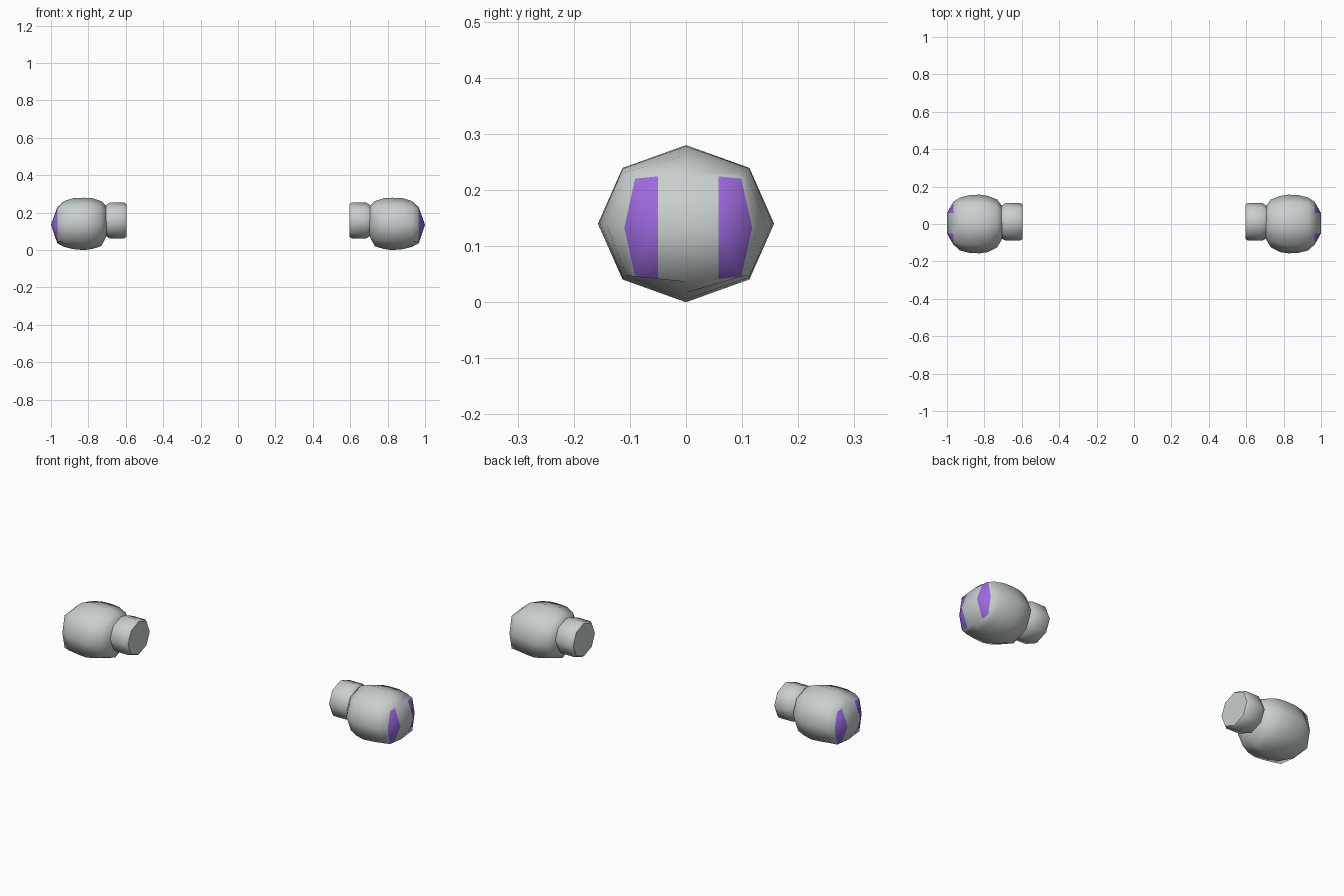
import bpy, bmesh, math
from mathutils import Vector

if "Cube" in bpy.data.objects:
    bpy.data.objects.remove(bpy.data.objects["Cube"])


def material(name, rgb):
    m = bpy.data.materials.new(name)
    m.diffuse_color = (*rgb, 1)
    m.use_nodes = True
    m.node_tree.nodes["Principled BSDF"].inputs["Base Color"].default_value = m.diffuse_color
    return m


grey = material("light grey", (0.58, 0.62, 0.62))
purple = material("purple", (0.33, 0.14, 0.72))


def loft(bm, rings):
    """Join eight-sided rings (x, half width, z low, z high, y centre, diagonal y, diagonal z)."""
    loops = []
    for x, ry, z0, z1, cy, dy, dz in rings:
        cz, rz = (z0 + z1) / 2, (z1 - z0) / 2
        shape = [(0, 1), (dy, dz), (1, 0), (dy, -dz), (0, -1), (-dy, -dz), (-1, 0), (-dy, dz)]
        loops.append([bm.verts.new((x, cy + ry * a, cz + rz * b)) for a, b in shape])
    for a, b in zip(loops, loops[1:]):
        for i in range(8):
            j = (i + 1) % 8
            bm.faces.new((a[i], a[j], b[j], b[i]))
    return loops


def finish(bm, name, angle):
    """Turn the bmesh into a smooth object mirrored to the other side."""
    bmesh.ops.recalc_face_normals(bm, faces=bm.faces[:])
    me = bpy.data.meshes.new(name)
    me.materials.append(grey)
    me.materials.append(purple)
    bm.to_mesh(me)
    bm.free()
    ob = bpy.data.objects.new(name, me)
    bpy.context.collection.objects.link(ob)
    bpy.ops.object.select_all(action='DESELECT')
    ob.select_set(True)
    bpy.context.view_layer.objects.active = ob
    bpy.ops.object.shade_smooth_by_angle(angle=math.radians(angle))
    mod = ob.modifiers.new("mirror", 'MIRROR')
    mod.use_axis = (True, False, False)
    mod.use_mirror_merge = False


# Cuffs: short rounded octagonal cylinders
bm = bmesh.new()
s = 0.71
loops = loft(bm, [(0.597, 0.092, 0.070, 0.246, 0.012, s, s),
                  (0.609, 0.101, 0.062, 0.254, 0.012, s, s),
                  (0.685, 0.101, 0.062, 0.254, 0.012, s, s),
                  (0.712, 0.085, 0.078, 0.236, 0.010, s, s)])
bm.faces.new(loops[0])
bm.faces.new(loops[-1])
finish(bm, "cuff", 50)

# Fists: bulging bodies with a ridged knuckle end
bm = bmesh.new()
tag = bm.faces.layers.int.new("cap")
loops = loft(bm, [(0.703, 0.085, 0.075, 0.236, 0.008, s, s),
                  (0.732, 0.128, 0.020, 0.262, 0.003, s, s),
                  (0.780, 0.150, 0.006, 0.278, 0, s, s),
                  (0.825, 0.157, 0.000, 0.280, 0, 0.72, s),
                  (0.880, 0.154, 0.005, 0.278, 0, 0.73, s),
                  (0.930, 0.142, 0.017, 0.262, 0, 0.75, 0.75),
                  (0.966, 0.114, 0.036, 0.230, 0.004, 0.83, 0.9)])
bm.faces.new(loops[0])
p = loops[-1]
Y_HI, Y_LO = 0.058, -0.050
a = bm.verts.new((1.0, Y_HI, 0.135))
b = bm.verts.new((1.0, Y_LO, 0.135))
cap = [bm.faces.new((p[i], p[i + 1], a)) for i in range(4)]
cap += [bm.faces.new((p[i], p[(i + 1) % 8], b)) for i in range(4, 8)]
cap += [bm.faces.new((p[0], a, b)), bm.faces.new((p[4], a, b))]
for f in cap:
    f[tag] = 1

# Purple bands cut into the knuckle end
for y in (Y_HI, Y_LO):
    faces = [f for f in bm.faces if f[tag]]
    geom = faces + list({e for f in faces for e in f.edges}) + list({v for f in faces for v in f.verts})
    bmesh.ops.bisect_plane(bm, geom=geom, dist=1e-5, plane_co=Vector((0, y, 0)), plane_no=Vector((0, 1, 0)))
for f in bm.faces:
    y = f.calc_center_median().y
    if f[tag] and (y > Y_HI + 0.001 or y < Y_LO - 0.001):
        f.material_index = 1
finish(bm, "fist", 60)
